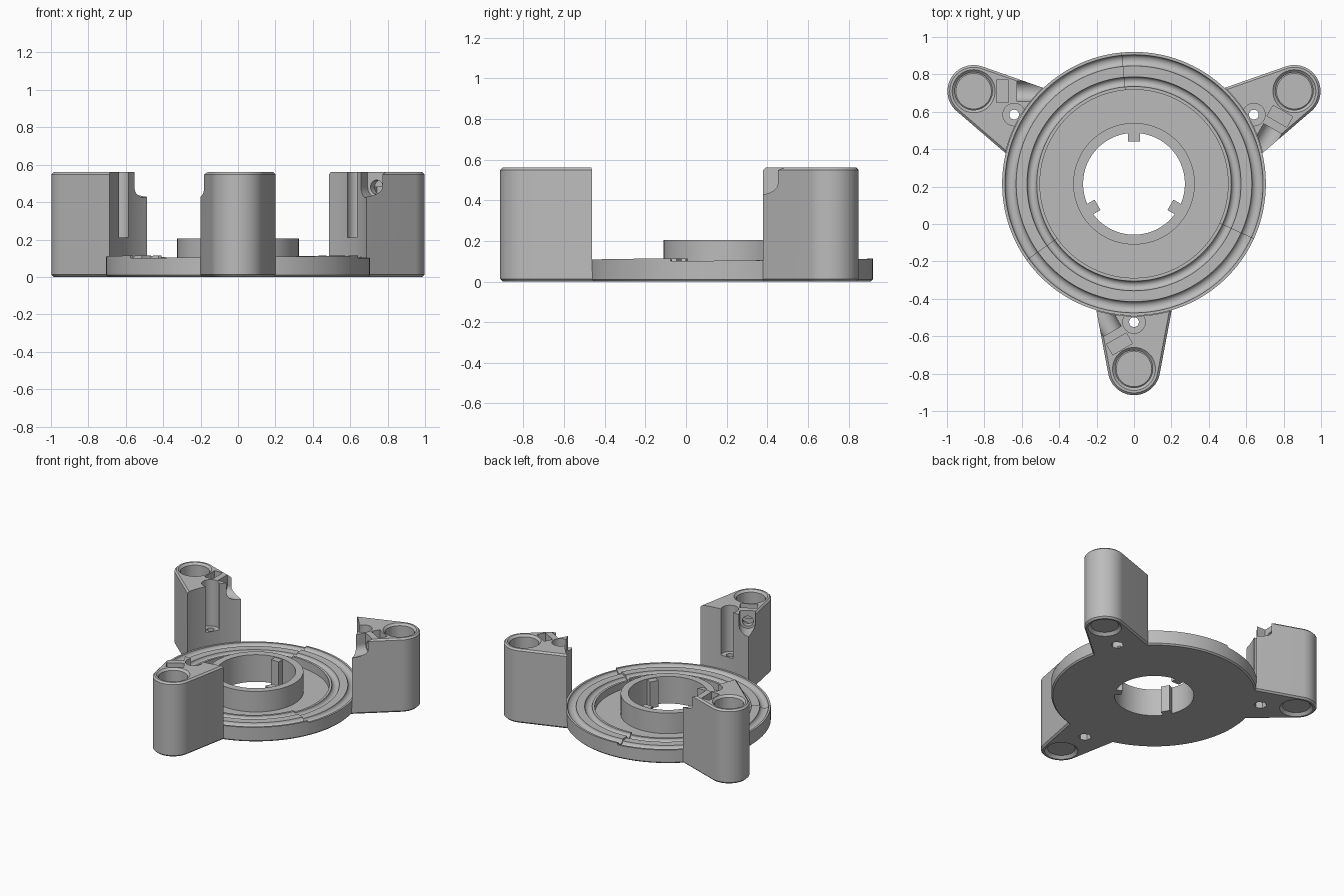
import bpy, bmesh
from math import pi, sin, cos, radians
from mathutils import Matrix, Vector

if "Cube" in bpy.data.objects:
    bpy.data.objects.remove(bpy.data.objects["Cube"])

CENTRE = Vector((0, 0.215, 0))
ARM = radians(150)          # direction of the arm that is modelled first
HOLE_D, END_R, TOP = 0.99, 0.14, 0.56

grey = bpy.data.materials.new("plain grey")
grey.use_nodes = True
grey.diffuse_color = (0.5, 0.5, 0.5, 1)
grey.node_tree.nodes["Principled BSDF"].inputs["Base Color"].default_value = (0.5, 0.5, 0.5, 1)


def add_object(name, bm):
    bmesh.ops.remove_doubles(bm, verts=bm.verts, dist=1e-5)
    bmesh.ops.recalc_face_normals(bm, faces=bm.faces)
    mesh = bpy.data.meshes.new(name)
    bm.to_mesh(mesh)
    bm.free()
    mesh.materials.append(grey)
    ob = bpy.data.objects.new(name, mesh)
    bpy.context.collection.objects.link(ob)
    return ob


def loft(rings, caps=False, closed=False):
    """Skin a list of equal rings of points."""
    bm = bmesh.new()
    rows = [[bm.verts.new(p) for p in ring] for ring in rings]
    pairs = list(zip(rows, rows[1:])) + ([(rows[-1], rows[0])] if closed else [])
    for a, b in pairs:
        for i in range(len(a)):
            j = (i + 1) % len(a)
            bm.faces.new((a[i], a[j], b[j], b[i]))
    if caps:
        bm.faces.new(rows[0])
        bm.faces.new(rows[-1])
    return bm


def cylinder(r1, r2, lo, hi, x, y, segments=48):
    bm = bmesh.new()
    bmesh.ops.create_cone(bm, cap_ends=True, segments=segments, radius1=r1, radius2=r2,
                          depth=hi - lo, matrix=Matrix.Translation((x, y, (lo + hi) / 2)))
    return add_object("cutter", bm)


def rod(r, x0, x1, y, z, segments=48):
    """Cylinder along x, with a vertex pointing down."""
    bm = bmesh.new()
    turn = Matrix.Rotation(pi / 2, 4, 'Y') @ Matrix.Rotation(pi / 2, 4, 'Z')
    bmesh.ops.create_cone(bm, cap_ends=True, segments=segments, radius1=r, radius2=r,
                          depth=x1 - x0, matrix=Matrix.Translation(((x0 + x1) / 2, y, z)) @ turn)
    return add_object("cutter", bm)


def box(name, lo, hi):
    lo, hi = Vector(lo), Vector(hi)
    bm = bmesh.new()
    bmesh.ops.create_cube(bm, size=1, matrix=Matrix.Translation((lo + hi) / 2)
                          @ Matrix.Diagonal((*(hi - lo), 1)))
    return add_object(name, bm)


# Disc with hub: one section swept round, its track climbing in three stepped ramps
def groove(r_out, r_in, depth):
    mid, half = (r_out + r_in) / 2, (r_out - r_in) / 2
    return [(mid + half * cos(pi * i / 10), -depth * sin(pi * i / 10)) for i in range(11)]


def section(track):
    pts = [(0.272, 0), (0.695, 0), (0.705, 0.01), (0.705, track)]
    pts += [(r, track + dz) for r, dz in groove(0.69, 0.63, 0.025) + groove(0.572, 0.52, 0.025)]
    pts += [(0.503, track), (0.503, 0.05), (0.325, 0.05), (0.325, 0.205), (0.272, 0.205)]
    return pts


STEPS = 60
rings = []
for ramp in range(3):
    for i in range(STEPS + 1):
        a = radians(95.5 + 120 * (ramp + i / STEPS))
        rings.append([(r * cos(a), r * sin(a), z) for r, z in section(0.1 + 0.014 * i / STEPS)])
disc = add_object("grooved_disc", loft(rings, closed=True))
disc.location = CENTRE
parts = [disc]

# Keys inside the hub bore
for k in range(3):
    key = box(f"hub_key_{k + 1}", (0.225, -0.032, 0), (0.29, 0.032, 0.2))
    key.location = CENTRE
    key.rotation_euler.z = radians(90 + 120 * k)
    parts.append(key)


# Post: tapered, round-ended outline with small chamfers at top and bottom
def outline(inset, z):
    w = 0.216 - inset
    pts = [(0.6, -w)]
    for i in range(33):
        a = radians(-79 + 158 * i / 32)
        pts.append((HOLE_D + (END_R - inset) * cos(a), (END_R - inset) * sin(a)))
    pts.append((0.6, w))
    turn = Matrix.Rotation(ARM, 3, 'Z')
    return [turn @ Vector((x, y, z)) for x, y in pts]


C = 0.012
post = add_object("post", loft([outline(C, 0), outline(0, C), outline(0, TOP - C),
                                outline(C, TOP)], caps=True))
hx, hy = HOLE_D * cos(ARM), HOLE_D * sin(ARM)
bx, by = 0.74 * cos(ARM), 0.74 * sin(ARM)
SZ = 0.48
cutters = [
    cylinder(0.707, 0.707, 0.05, 1, 0, 0, 180),            # clearance for the disc
    cylinder(0.1, 0.1, -0.1, 1, hx, hy),                   # main bore and its chamfers
    cylinder(0.095, 0.125, TOP - 0.02, TOP + 0.01, hx, hy),
    cylinder(0.125, 0.095, -0.01, 0.02, hx, hy),
    cylinder(0.06, 0.06, 0.21, 1, bx, by),                 # screw well
    cylinder(0.026, 0.026, -0.1, 0.3, bx, by),
    cylinder(0.045, 0.045, -0.1, 0.06, bx, by, 6),
    rod(0.055, -0.625, -0.3, hy, SZ),                      # open side channel
    box("cutter", (-0.625, hy - 0.055, SZ), (-0.3, hy + 0.055, 1)),
    rod(0.038, -0.7, -0.6, hy, SZ),                        # clamp screw hole
    rod(0.07, -0.735, -0.67, hy, SZ, 6),                   # nut slot
    box("cutter", (-0.735, hy - 0.0606, SZ), (-0.67, hy + 0.0606, 1)),
]
for cutter in cutters:
    cutter.hide_render = True
    mod = post.modifiers.new("cut", 'BOOLEAN')
    mod.operation, mod.solver, mod.object = 'DIFFERENCE', 'EXACT', cutter
bpy.context.view_layer.update()
cut_mesh = bpy.data.meshes.new_from_object(
    post.evaluated_get(bpy.context.evaluated_depsgraph_get()))
post.modifiers.clear()
post.data = cut_mesh
for cutter in cutters:
    bpy.data.objects.remove(cutter)

# Three posts round the disc
for k, name in enumerate(("right_post", "front_post", "left_post")):
    ob = post if k == 0 else bpy.data.objects.new(name, cut_mesh.copy())
    ob.name = name
    if k:
        bpy.context.collection.objects.link(ob)
    ob.location = CENTRE
    ob.rotation_euler.z = radians(120 * k)
    parts.append(ob)

# Smooth round walls, keep edges crisp
bpy.ops.object.select_all(action='DESELECT')
for ob in parts:
    ob.select_set(True)
bpy.context.view_layer.objects.active = disc
bpy.ops.object.shade_smooth_by_angle(angle=radians(28))
